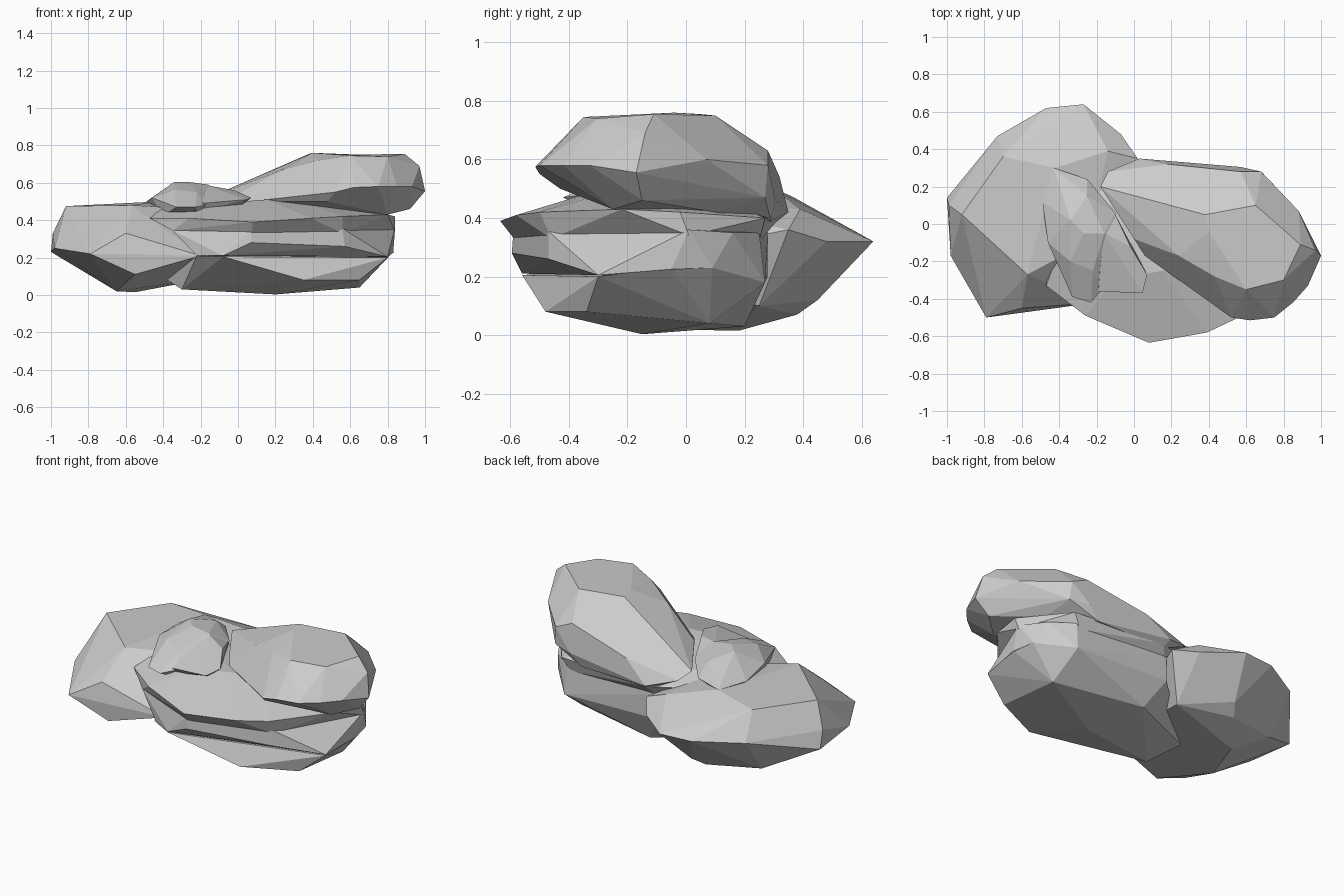
import bpy, bmesh
from math import radians


def rock(name, *rings):
    """Faceted stone: convex skin around a few outline rings of corners."""
    bm = bmesh.new()
    for ring in rings:
        for p in ring:
            bm.verts.new(p)
    bmesh.ops.convex_hull(bm, input=bm.verts[:])
    loose = [v for v in bm.verts if not v.link_faces]
    bmesh.ops.delete(bm, geom=loose, context='VERTS')
    # merge nearly coplanar triangles into broad chiselled facets
    bmesh.ops.dissolve_limit(bm, angle_limit=radians(6), verts=bm.verts[:], edges=bm.edges[:])
    bmesh.ops.recalc_face_normals(bm, faces=bm.faces[:])
    me = bpy.data.meshes.new(name)
    bm.to_mesh(me)
    bm.free()
    ob = bpy.data.objects.new(name, me)
    bpy.context.collection.objects.link(ob)
    return ob


# large stone at the back left
rock("left_stone",
     # top
     [(-.92, .05, .475), (-.57, -.27, .48), (-.70, .36, .475), (-.42, .30, .50),
      (-.14, .39, .43), (-.25, -.10, .46)],
     # waist
     [(-1, .14, .23), (-.99, .10, .33), (-.98, -.17, .25), (-.79, -.50, .22),
      (-.60, -.45, .33), (-.73, .47, .32), (-.47, .62, .32), (-.27, .64, .32),
      (-.07, .48, .32), (.02, .35, .36), (-.20, -.42, .21)],
     # underside
     [(-.55, -.46, .11), (-.65, -.10, .02), (-.55, .18, .015), (-.40, .38, .07),
      (-.35, .45, .12), (-.72, .30, .10), (-.10, .25, .10)])

# foot of the base slab
rock("base_slab_foot",
     [(-.22, -.49, .21), (-.08, -.56, .205), (.80, -.30, .20), (.83, -.05, .23),
      (.80, .09, .23), (.63, .27, .18), (0, .28, .20)],
     [(.35, -.48, .08), (.65, -.34, .08), (-.30, -.25, .03), (.20, -.15, .003),
      (.65, .08, .04), (.10, .20, .03), (-.38, -.05, .08)])

# middle band of the base slab, with a sloping underside
rock("base_slab_middle",
     [(-.35, -.42, .345), (.07, -.59, .35), (.56, -.47, .355), (.84, .01, .36),
      (.75, .16, .35), (.62, .25, .35), (0, .28, .35)],
     [(.07, -.595, .28), (.57, -.47, .26), (.83, -.05, .225), (.80, .09, .23)],
     [(-.22, -.48, .21), (-.08, -.56, .21), (.80, -.30, .205), (.63, .27, .18),
      (0, .28, .20)])

# upper layer with the overhanging lip
rock("base_slab_lip",
     [(-.42, -.20, .455), (-.10, -.30, .49), (.15, -.25, .51), (.35, -.22, .50),
      (.30, .10, .48), (-.35, .10, .46)],
     [(-.47, -.33, .41), (-.26, -.49, .41), (.08, -.635, .39), (.39, -.58, .41),
      (.56, -.50, .42), (.80, -.22, .43), (.84, -.02, .42), (.84, .01, .34),
      (.65, .27, .40), (.05, .32, .40), (-.40, .12, .42)],
     [(-.35, -.42, .345), (.07, -.58, .32), (.56, -.46, .33), (.60, .25, .32),
      (0, .25, .32)])

# big capstone on the right
rock("top_stone",
     # plateau
     [(.38, .05, .755), (.40, -.04, .76), (.65, .10, .75), (.89, -.11, .755),
      (.80, -.30, .74), (.60, -.35, .745), (.43, -.28, .72), (.24, -.17, .67)],
     # shoulder and widest outline
     [(.57, .28, .63), (.68, .28, .58), (.88, .07, .60), (.97, -.14, .69),
      (1, -.17, .555), (.93, -.33, .58), (.85, -.42, .58), (.75, -.50, .58),
      (.62, -.515, .575), (.52, -.50, .55), (.02, .15, .575), (0, -.08, .54),
      (-.18, .20, .51), (-.14, .28, .47), (.03, .35, .42), (.18, .32, .54)],
     # underside
     [(.57, .305, .46), (.69, .27, .47), (.48, -.43, .50), (.24, -.28, .51),
      (.06, -.17, .50), (.80, -.25, .43), (.92, -.15, .46), (.72, .10, .42),
      (.05, .30, .38), (.50, .29, .39)])

# small stone wedged in the middle: tall lobe and low lobe
rock("small_stone",
     [(-.34, .02, .605), (-.27, -.05, .605), (-.16, -.05, .59), (-.25, .15, .57),
      (-.34, -.20, .565), (-.22, -.25, .55)],
     [(-.43, .30, .50), (-.25, .24, .50), (-.49, .12, .50), (-.46, -.10, .52),
      (-.41, -.22, .50), (-.33, -.39, .47), (-.23, -.42, .47), (-.17, -.35, .48),
      (-.06, -.10, .53), (-.10, .06, .52)],
     [(-.40, .20, .42), (-.40, -.20, .42), (-.22, -.36, .44), (-.12, .05, .42)])
rock("small_stone_tail",
     [(-.16, -.05, .585), (-.02, -.12, .56), (-.05, -.22, .55), (-.18, -.22, .54)],
     [(-.19, -.36, .49), (.045, -.37, .51), (.07, -.27, .52), (-.10, .05, .52)],
     [(0, -.28, .46), (-.20, -.33, .45), (-.12, .05, .42)])
